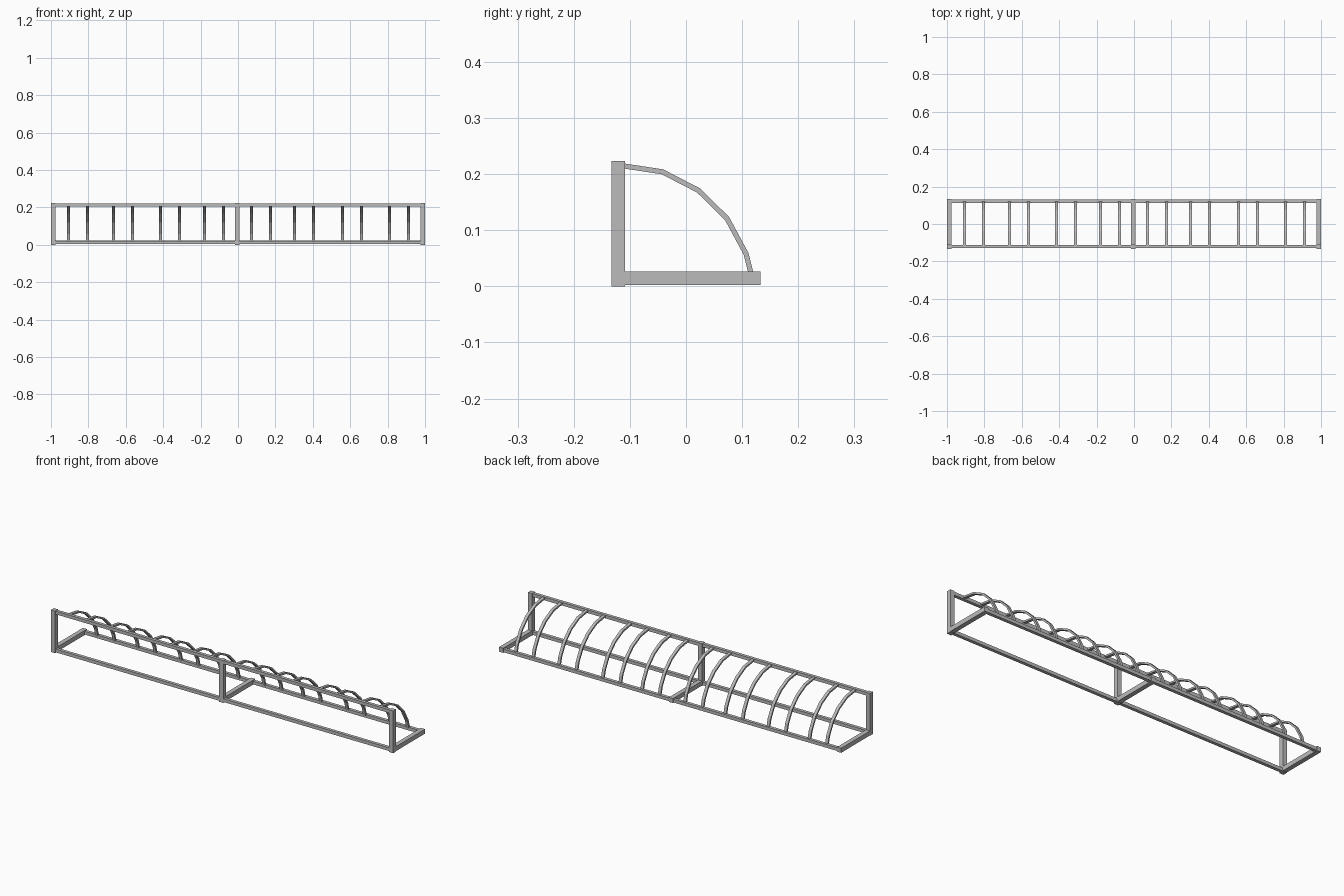
import bpy, bmesh
from mathutils import Vector

if "Cube" in bpy.data.objects:
    bpy.data.objects.remove(bpy.data.objects["Cube"])

steel = bpy.data.materials.new("grey steel")
steel.diffuse_color = (0.5, 0.5, 0.5, 1)
steel.use_nodes = True
steel.node_tree.nodes["Principled BSDF"].inputs["Base Color"].default_value = steel.diffuse_color


def finish(bm, name):
    bmesh.ops.recalc_face_normals(bm, faces=bm.faces)
    me = bpy.data.meshes.new(name)
    bm.to_mesh(me)
    bm.free()
    me.materials.append(steel)
    ob = bpy.data.objects.new(name, me)
    bpy.context.collection.objects.link(ob)
    return ob


def bar(name, lo, hi):
    """Square bar between two corners."""
    bm = bmesh.new()
    bmesh.ops.create_cube(bm, size=1)
    lo, hi = Vector(lo), Vector(hi)
    for v in bm.verts:
        v.co = (lo + hi) / 2 + v.co * (hi - lo)
    return finish(bm, name)


def hoop(name, x, path, width, thick):
    """Flat bar swept along a bent path in the YZ plane."""
    pts = [Vector(p) for p in path]
    bm = bmesh.new()
    rings = []
    for i, p in enumerate(pts):
        a = (p - pts[i - 1]).normalized() if i else None
        b = (pts[i + 1] - p).normalized() if i < len(pts) - 1 else None
        t = ((a or b) + (b or a)).normalized()
        n = Vector((-t.y, t.x)) * thick / 2 / t.dot(a or b)
        rings.append([bm.verts.new((x + sx * width / 2, p.x + s * n.x, p.y + s * n.y))
                      for sx, s in ((-1, -1), (1, -1), (1, 1), (-1, 1))])
    for r, q in zip(rings, rings[1:]):
        for k in range(4):
            bm.faces.new((r[k], r[(k + 1) % 4], q[(k + 1) % 4], q[k]))
    bm.faces.new(rings[0])
    bm.faces.new(rings[-1])
    return finish(bm, name)


# L-shaped supports: upright post and floor beam
T = 0.024
for side, x in (("left", -0.988), ("middle", -0.005), ("right", 0.988)):
    bar(side + "_post", (x - T / 2, -0.133, 0), (x + T / 2, -0.109, 0.223))
    bar(side + "_floor_beam", (x - T / 2, -0.109, 0.002), (x + T / 2, 0.133, 0.026))

# Long rails, split between the supports
R = 0.0085
for half, x0, x1 in (("left", -0.976, -0.017), ("right", 0.007, 0.976)):
    for name, y, z in (("top_rail", -0.121, 0.213), ("front_rail", -0.121, 0.012),
                       ("back_rail", 0.122, 0.013)):
        bar(half + "_" + name, (x0, y - R, z - R), (x1, y + R, z + R))

# Bent wheel hoops, in pairs
path = [(-0.121, 0.216), (-0.042, 0.204), (0.022, 0.171),
        (0.073, 0.121), (0.107, 0.058), (0.119, 0.01)]
pairs = [-0.855, -0.615, -0.363, -0.128, 0.123, 0.353, 0.609, 0.861]
for i, c in enumerate(pairs):
    for side, s in (("left", -1), ("right", 1)):
        hoop(f"{side}_hoop_{i + 1}", c + s * 0.051, path, 0.016, 0.009)
